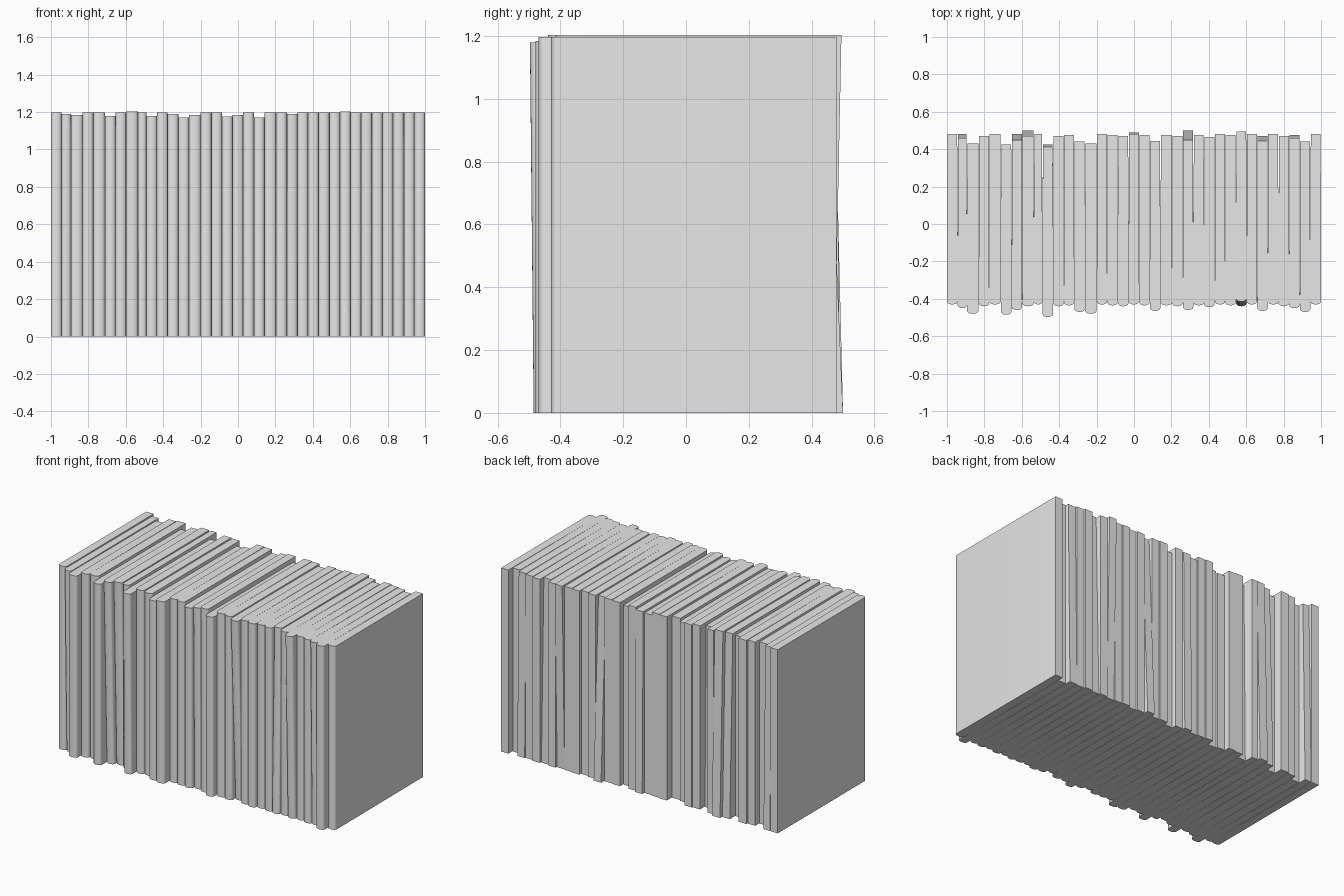
import bpy
import bmesh
import math

default_cube = bpy.data.objects.get("Cube")
if default_cube:
    bpy.data.objects.remove(default_cube, do_unlink=True)

# Single plain cover colour
grey = bpy.data.materials.new("plain_grey")
grey.use_nodes = True
colour = (0.8, 0.8, 0.8, 1)
grey.diffuse_color = colour
grey.node_tree.nodes["Principled BSDF"].inputs["Base Color"].default_value = colour

DEPTH = 0.91          # spine to page edge
BULGE = 0.022         # how far the rounded spine swells
TAPER = 0.002         # slight narrowing toward the page edge
SEGMENTS = 10

# How far forward each spine stands at the top, left to right (hundredths)
spine_front = [43, 45, 48, 44, 43, 48.5, 46, 44, 43, 49.7, 44, 43.5,
               47, 48, 43, 43.5, 44, 43, 43.5, 46.5, 43.5, 44, 46, 43.5,
               44.5, 43, 43.5, 41.5, 43, 46.5, 43, 44, 45, 47, 43]

# Exceptions to the usual height, thickness and upright stance, by book number
usual_height = 1.197
heights = {2: 1.19, 3: 1.185, 6: 1.18, 8: 1.204, 10: 1.18, 12: 1.19, 13: 1.17,
           14: 1.185, 17: 1.175, 18: 1.185, 20: 1.17, 23: 1.19, 28: 1.204}
thickness = {2: 0.88, 3: 1.1, 5: 1.1, 8: 1.1, 9: 0.8, 14: 1.1, 21: 1.1}
lean = {2: -0.02, 7: -0.03, 8: -0.03, 10: -0.012, 18: -0.01,
        23: -0.05, 28: 0.025, 30: -0.025, 33: -0.015}


def outline(width, front):
    """Plan of a book: rounded spine at the front, flat page edge behind."""
    half = width / 2
    points = [(half - TAPER, front + DEPTH), (-half + TAPER, front + DEPTH)]
    for i in range(SEGMENTS + 1):
        angle = math.pi * i / SEGMENTS
        swell = math.sin(angle) ** 0.7
        points.append((-half * math.cos(angle), front + BULGE * (1 - swell)))
    return points


def make_book(name, centre, width, front, height, shift):
    """Extrude the plan upward, shearing the top to make the book lean."""
    bm = bmesh.new()
    plan = outline(width, front)
    bottom = [bm.verts.new((centre + x, y - shift, 0)) for x, y in plan]
    top = [bm.verts.new((centre + x, y, height)) for x, y in plan]
    bm.faces.new(bottom)
    bm.faces.new(top)
    count = len(plan)
    for i in range(count):
        j = (i + 1) % count
        bm.faces.new((bottom[i], bottom[j], top[j], top[i]))
    bmesh.ops.recalc_face_normals(bm, faces=bm.faces)
    mesh = bpy.data.meshes.new(name)
    bm.to_mesh(mesh)
    bm.free()
    mesh.materials.append(grey)
    book = bpy.data.objects.new(name, mesh)
    bpy.context.collection.objects.link(book)
    return book


# Row of books standing side by side, filling the full width
numbers = range(1, len(spine_front) + 1)
unit = 2 / sum(thickness.get(n, 1) for n in numbers)
books = []
edge = -1
for n, front in zip(numbers, spine_front):
    width = unit * thickness.get(n, 1)
    books.append(make_book(f"book_{n}", edge + width / 2, width, -front / 100,
                           heights.get(n, usual_height), lean.get(n, 0)))
    edge += width

# Smooth the spines while keeping cover edges crisp
bpy.ops.object.select_all(action="DESELECT")
for book in books:
    book.select_set(True)
bpy.context.view_layer.objects.active = books[0]
bpy.ops.object.shade_smooth_by_angle(angle=math.radians(50))
